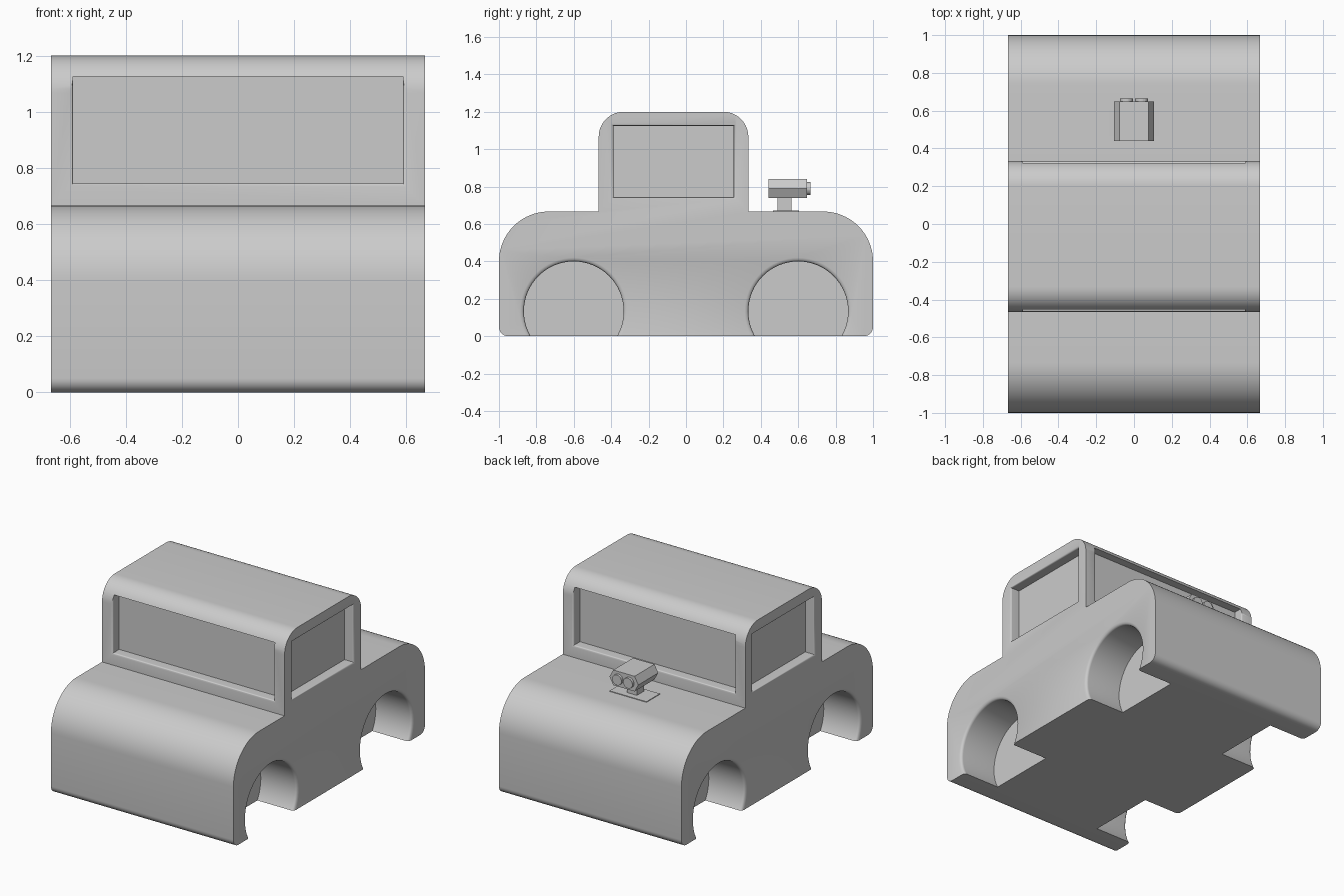
import bpy, bmesh
from math import sin, cos, pi, sqrt, radians
from mathutils import Vector

if "Cube" in bpy.data.objects:
    bpy.data.objects.remove(bpy.data.objects["Cube"])

U = 1 / 15  # design module
W = 10 * U  # half width


def loft(name, rings):
    """Closed solid through a list of equal-length point rings."""
    bm = bmesh.new()
    vs = [[bm.verts.new(p) for p in r] for r in rings]
    n = len(vs[0])
    bm.faces.new(vs[0])
    bm.faces.new(vs[-1])
    for a, b in zip(vs, vs[1:]):
        for i in range(n):
            j = (i + 1) % n
            bm.faces.new((a[i], a[j], b[j], b[i]))
    bmesh.ops.recalc_face_normals(bm, faces=bm.faces)
    me = bpy.data.meshes.new(name)
    bm.to_mesh(me)
    bm.free()
    ob = bpy.data.objects.new(name, me)
    bpy.context.collection.objects.link(ob)
    return ob


def arc(cy, cz, r, a0, a1, n):
    return [(cy + r * cos(radians(a0 + (a1 - a0) * i / n)),
             cz + r * sin(radians(a0 + (a1 - a0) * i / n))) for i in range(n + 1)]


def recess(outline, lip, depth, place):
    """Cutter with a rounded lip; outline(e) grows by e, place(p, t) sets depth t."""
    steps = [(-0.05, lip)]
    for i in range(6):
        t = lip * i / 5
        steps.append((t, lip - sqrt(max(0, lip ** 2 - (lip - t) ** 2))))
    steps.append((depth, 0))
    return loft("recess_cutter", [[place(p, t) for p in outline(e)] for t, e in steps])


def rect(a0, a1, z0, z1):
    return lambda e: [(a0 - e, z0 - e), (a1 + e, z0 - e), (a1 + e, z1 + e), (a0 - e, z1 + e)]


def box(name, lo, hi):
    return loft(name, [[(lo[0], lo[1], z), (hi[0], lo[1], z),
                        (hi[0], hi[1], z), (lo[0], hi[1], z)] for z in (lo[2], hi[2])])


# Car body: side profile extruded across the width
f = 0.05
profile = (arc(-1 + f, f, f, 270, 180, 8) + arc(-11 * U, 6 * U, 4 * U, 180, 90, 20)
           + [(-7 * U, 10 * U)] + arc(-5 * U, 16 * U, 2 * U, 180, 90, 14)
           + arc(3 * U, 16 * U, 2 * U, 90, 0, 14) + [(5 * U, 10 * U)]
           + arc(11 * U, 6 * U, 4 * U, 90, 0, 20) + arc(1 - f, f, f, 0, -90, 8))
body = loft("car_body", [[(x, y, z) for y, z in profile] for x in (-W, W)])

# Wheel wells and windows
cutters = []
for s in (-1, 1):
    side = lambda p, t, s=s: (s * (W - t), p[0], p[1])
    for cy in (-0.6, 0.6):
        circle = lambda e, cy=cy: arc(cy, 2 * U, 4 * U + e, 0, 354.375, 63)
        cutters.append(recess(circle, 0.02, 4 * U, side))
    cutters.append(recess(rect(-0.388, 0.255, 0.745, 1.125), 0.012, U, side))
    end = lambda p, t, s=s: (p[0], -U + s * (6 * U - t), p[1])
    cutters.append(recess(rect(-0.588, 0.588, 0.745, 1.125), 0.012, U, end))
for c in cutters:
    m = body.modifiers.new("cut", 'BOOLEAN')
    m.operation, m.solver, m.object = 'DIFFERENCE', 'EXACT', c
    c.hide_render = True
bpy.context.view_layer.objects.active = body
body.select_set(True)
for m in list(body.modifiers):
    bpy.ops.object.modifier_apply(modifier=m.name)
for c in cutters:
    bpy.data.objects.remove(c)
bpy.ops.object.shade_smooth_by_angle(angle=radians(30))

# Twin-lens device standing on the rear deck
box("mount_plate", (-0.135, 0.465, 0.66), (0.135, 0.605, 0.671))
box("mount_post", (-0.037, 0.49, 0.665), (0.037, 0.565, 0.75))
hexagon = [(-0.078, 0.74), (0.078, 0.74), (0.105, 0.79),
           (0.078, 0.84), (-0.078, 0.84), (-0.105, 0.79)]
loft("device_housing", [[(x, y, z) for x, z in hexagon] for y in (0.44, 0.648)])
for s in (-1, 1):
    loft("device_lens", [[(x, y, z) for x, z in arc(s * 0.04, 0.79, 0.034, 0, 345, 23)]
                         for y in (0.64, 0.665)])
